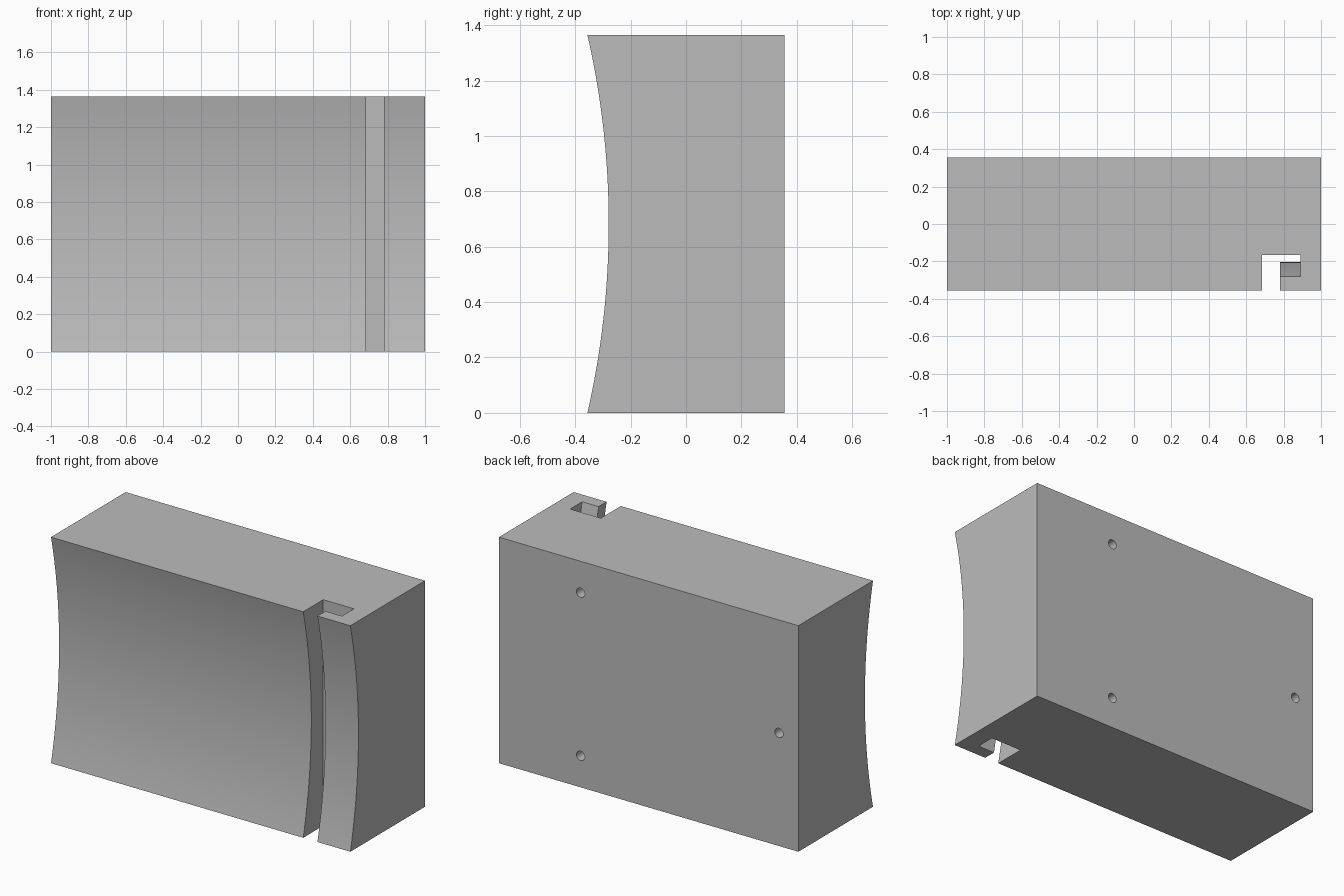
import bpy, bmesh, math
from mathutils import Matrix

if "Cube" in bpy.data.objects:
    bpy.data.objects.remove(bpy.data.objects["Cube"])

HEIGHT, HALF_DEPTH, SAG = 1.365, 0.356, 0.077
LIP = 0.076          # thickness of the hooked lip beside the slot
STEPS = 32

grey = bpy.data.materials.new("grey")
grey.diffuse_color = (0.5, 0.5, 0.5, 1)
grey.use_nodes = True
grey.node_tree.nodes["Principled BSDF"].inputs["Base Color"].default_value = grey.diffuse_color


def front_y(z):
    """Hollow circular arc of the front face."""
    half = HEIGHT / 2
    r = (half ** 2 + SAG ** 2) / (2 * SAG)
    return -HALF_DEPTH + SAG - r + math.sqrt(r * r - (z - half) ** 2)


def section(z):
    """Horizontal section: a block with an L-shaped slot in the front."""
    f, b = front_y(z), HALF_DEPTH
    return [(-1, f), (0.685, f), (0.685, -0.165), (0.89, -0.165),
            (0.89, f + LIP), (0.78, f + LIP), (0.78, f), (1, f), (1, b), (-1, b)]


def make_object(name, bm):
    bmesh.ops.recalc_face_normals(bm, faces=bm.faces)
    mesh = bpy.data.meshes.new(name)
    bm.to_mesh(mesh)
    bm.free()
    mesh.materials.append(grey)
    obj = bpy.data.objects.new(name, mesh)
    bpy.context.collection.objects.link(obj)
    return obj


# Body: sections lofted from bottom to top
bm = bmesh.new()
rings = []
for i in range(STEPS + 1):
    z = HEIGHT * i / STEPS
    rings.append([bm.verts.new((x, y, z)) for x, y in section(z)])
for low, high in zip(rings, rings[1:]):
    for k in range(len(low)):
        n = (k + 1) % len(low)
        bm.faces.new((low[k], low[n], high[n], high[k]))
bm.faces.new(rings[0])
bm.faces.new(rings[-1])
body = make_object("slotted_block", bm)

# Three blind mounting holes in the back
bm = bmesh.new()
for x, z in ((0.455, 0.19), (0.455, HEIGHT - 0.19), (-0.87, HEIGHT / 2)):
    bmesh.ops.create_cone(
        bm, cap_ends=True, segments=32, radius1=0.028, radius2=0.028, depth=0.4,
        matrix=Matrix.Translation((x, HALF_DEPTH, z)) @ Matrix.Rotation(math.pi / 2, 4, 'X'))
cutter = make_object("hole_cutter", bm)
cutter.hide_render = True
cutter.hide_set(True)

cut = body.modifiers.new("mounting_holes", 'BOOLEAN')
cut.operation = 'DIFFERENCE'
cut.solver = 'EXACT'
cut.object = cutter

# Apply the cut, then smooth the arc and the holes
bpy.context.view_layer.objects.active = body
body.select_set(True)
bpy.ops.object.modifier_apply(modifier=cut.name)
bpy.ops.object.shade_smooth_by_angle(angle=math.radians(30))
